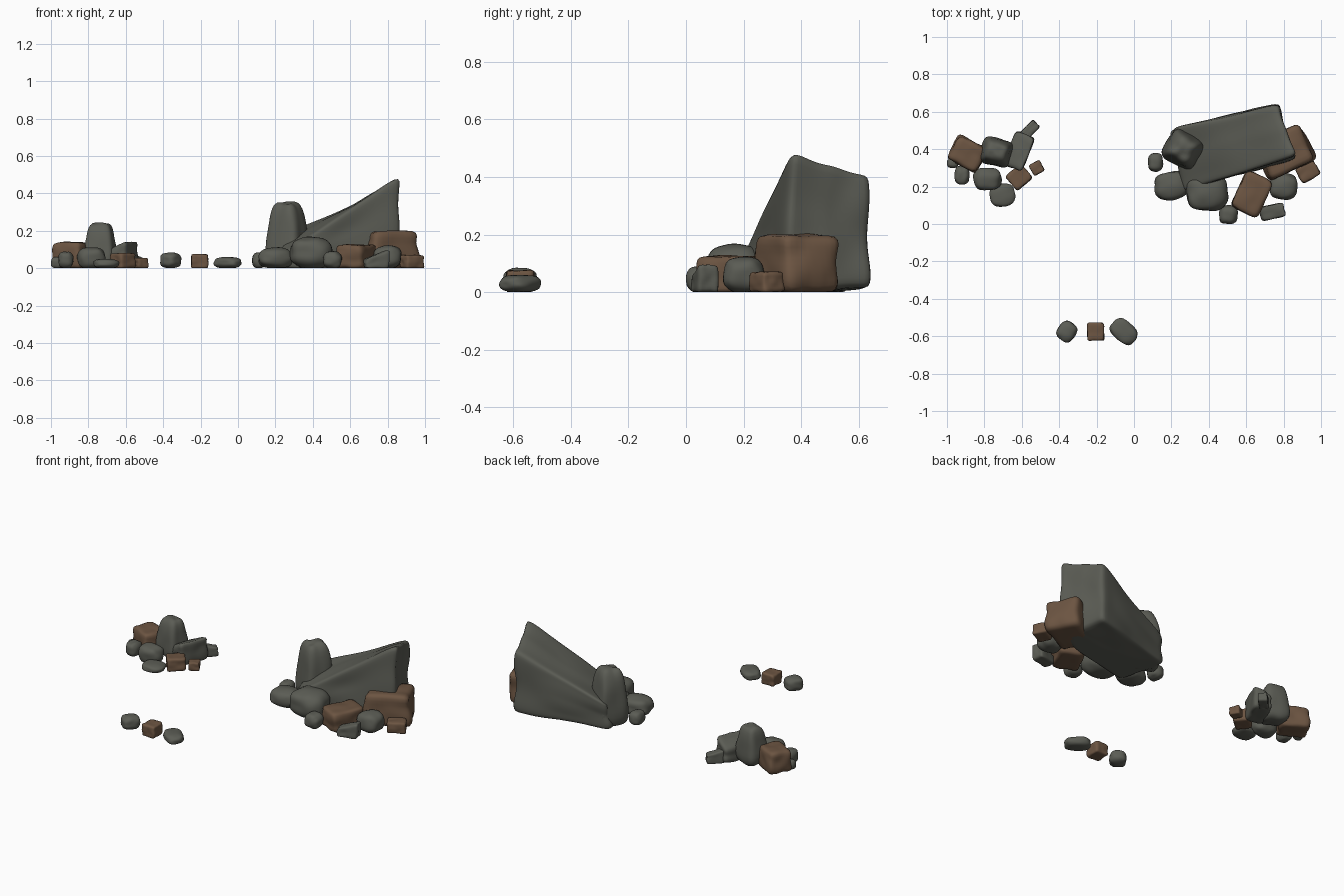
import bpy
import bmesh
import math
from mathutils import Matrix, Vector, noise

cube = bpy.data.objects.get("Cube")
if cube:
    bpy.data.objects.remove(cube, do_unlink=True)


def make_material(name, colour):
    material = bpy.data.materials.new(name)
    material.use_nodes = True
    material.diffuse_color = colour
    shader = next(n for n in material.node_tree.nodes if n.type == 'BSDF_PRINCIPLED')
    shader.inputs["Base Color"].default_value = colour
    shader.inputs["Roughness"].default_value = 0.9
    return material


GREY = make_material("grey stone", (0.105, 0.108, 0.09, 1))
BROWN = make_material("brown stone", (0.15, 0.09, 0.054, 1))


def build(name, material, shape, squareness, cuts=9, lumps=0.09):
    """Rounded, lumpy unit cube, moved into place by the shape function."""
    bm = bmesh.new()
    bmesh.ops.create_cube(bm, size=2)
    bmesh.ops.subdivide_edges(bm, edges=bm.edges[:], cuts=cuts, use_grid_fill=True)
    offset = Vector((len(bpy.data.objects) * 3.7, 0, 0))
    for vert in bm.verts:
        p = vert.co
        norm = sum(abs(c) ** squareness for c in p) ** (1 / squareness)
        p = p / norm
        p = p * (1 + lumps * noise.noise(p * 1.4 + offset))
        vert.co = shape(p)
        vert.co.z = max(vert.co.z, 0)
    mesh = bpy.data.meshes.new(name)
    bm.to_mesh(mesh)
    bm.free()
    mesh.materials.append(material)
    mesh.shade_smooth()
    obj = bpy.data.objects.new(name, mesh)
    bpy.context.collection.objects.link(obj)
    return obj


def rock(name, centre, size, yaw=0, material=GREY, squareness=3, taper=0, slope=0):
    """Stone resting on the ground; taper narrows its top, slope tilts its top."""
    turn = Matrix.Rotation(math.radians(yaw), 3, 'Z')
    width, depth, height = size

    def shape(p):
        up = (p.z + 1) / 2
        narrow = 1 - taper * up ** 2
        local = Vector((p.x * width / 2 * narrow, p.y * depth / 2 * narrow,
                        up * height * (1 + slope * p.x)))
        return turn @ local + Vector((*centre, 0))

    return build(name, material, shape, squareness)


def pebble(name, *args, **options):
    return rock(name, *args, squareness=2.7, **options)


def block(name, *args, material=BROWN, **options):
    return rock(name, *args, material=material, squareness=8, **options)


def slab(name, bottom, top):
    """Large wedge blended between four bottom and four top corners."""
    def face(corners, u, v):
        a, b, c, d = (Vector(corner) for corner in corners)
        return a.lerp(b, u).lerp(d.lerp(c, u), v)

    def shape(p):
        u, v, w = ((c * 1.03 + 1) / 2 for c in p)
        return face(bottom, u, v).lerp(face(top, u, v), w)

    return build(name, GREY, shape, squareness=18, cuts=22, lumps=0.06)


# Large leaning slab
slab("leaning_slab",
     [(0.28, 0.2, 0), (0.86, 0.34, 0), (0.77, 0.64, 0.02), (0.2, 0.5, 0)],
     [(0.27, 0.18, 0.1), (0.86, 0.37, 0.48), (0.76, 0.63, 0.4), (0.22, 0.51, 0.17)])

# Stones around the slab
rock("slab_standing_stone", (0.265, 0.4), (0.2, 0.19, 0.35), -30, squareness=5, taper=0.35)
pebble("slab_front_boulder", (0.39, 0.17), (0.22, 0.2, 0.165))
pebble("slab_side_boulder", (0.2, 0.205), (0.18, 0.15, 0.11), 10)
pebble("slab_side_pebble", (0.115, 0.33), (0.08, 0.1, 0.085))
pebble("slab_front_pebble", (0.505, 0.05), (0.1, 0.1, 0.09))
pebble("slab_corner_boulder", (0.8, 0.2), (0.15, 0.14, 0.12))
block("slab_wedge_stone", (0.74, 0.065), (0.13, 0.075, 0.075), 12, material=GREY, slope=0.35)
block("slab_front_block", (0.63, 0.16), (0.16, 0.21, 0.125), -25)
block("slab_corner_block", (0.93, 0.28), (0.11, 0.09, 0.07), 30)
block("slab_large_block", (0.805, 0.385), (0.28, 0.22, 0.2), 25, taper=0.06)

# Small rock pile
rock("pile_standing_stone", (-0.735, 0.385), (0.17, 0.15, 0.245), -15, squareness=4.5, taper=0.35)
block("pile_large_block", (-0.89, 0.375), (0.18, 0.15, 0.14), -28, taper=0.08)
block("pile_grey_block", (-0.615, 0.39), (0.11, 0.19, 0.125), -22, material=GREY, slope=0.2)
block("pile_grey_splinter", (-0.56, 0.5), (0.11, 0.055, 0.07), 45, material=GREY, slope=-0.2)
block("pile_brown_block", (-0.615, 0.25), (0.11, 0.1, 0.08), 40)
block("pile_brown_chip", (-0.52, 0.3), (0.065, 0.065, 0.055), 30)
pebble("pile_front_boulder", (-0.785, 0.24), (0.15, 0.12, 0.11))
pebble("pile_flat_pebble", (-0.705, 0.155), (0.135, 0.12, 0.05), 10)
pebble("pile_side_pebble", (-0.92, 0.26), (0.08, 0.1, 0.09))
pebble("pile_end_pebble", (-0.97, 0.325), (0.06, 0.05, 0.06))

# Three loose stones
pebble("loose_round_pebble", (-0.36, -0.575), (0.1, 0.11, 0.085), -35)
block("loose_brown_block", (-0.205, -0.575), (0.09, 0.095, 0.075))
pebble("loose_flat_pebble", (-0.055, -0.575), (0.155, 0.11, 0.06), -40)
